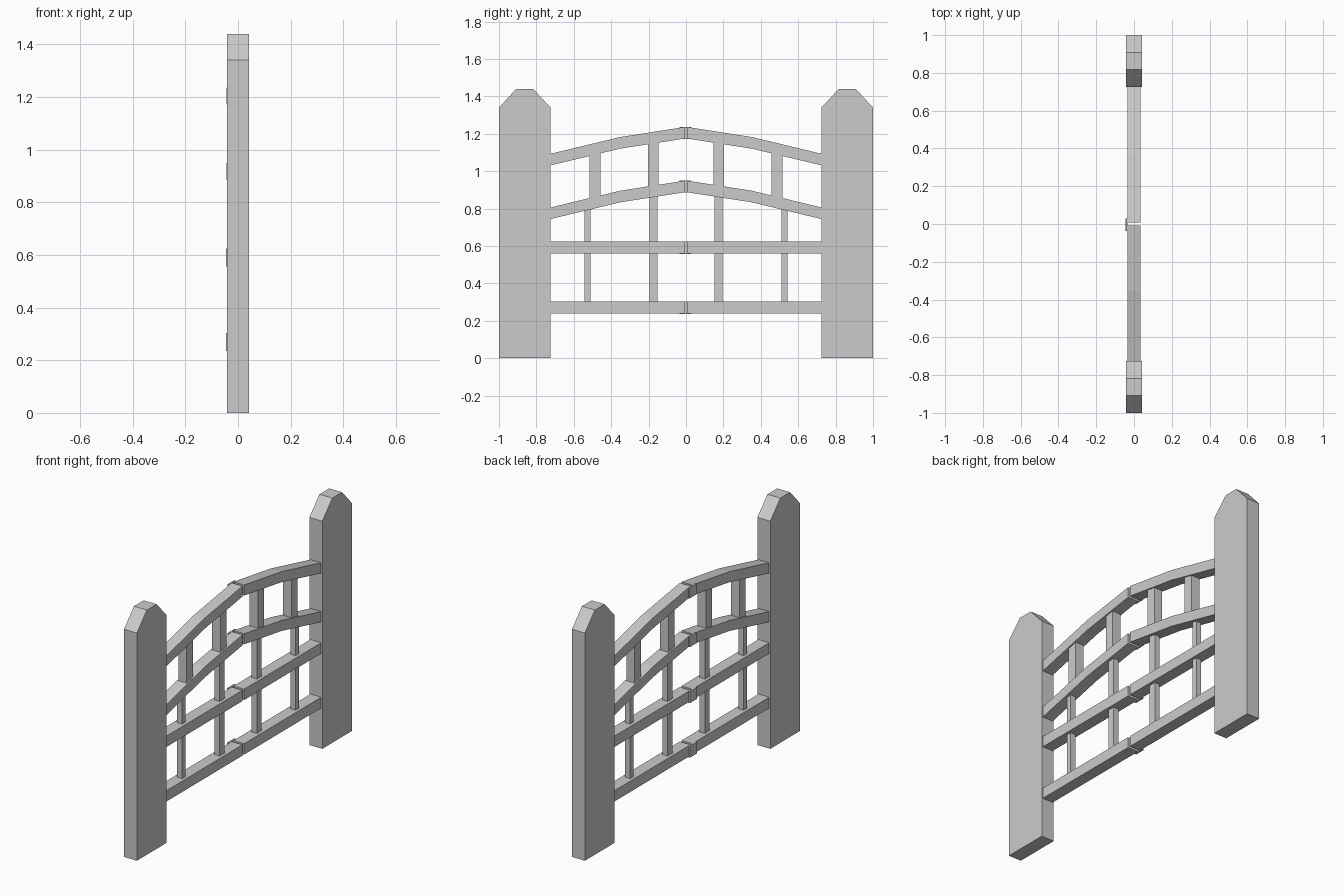
import bpy

if "Cube" in bpy.data.objects:
    bpy.data.objects.remove(bpy.data.objects["Cube"])


def extrude_profile(name, pts, x0, x1):
    """Solid made from a (y, z) outline extruded between two x values."""
    n = len(pts)
    verts = [(x, y, z) for x in (x0, x1) for y, z in pts]
    faces = [tuple(range(n))[::-1], tuple(range(n, 2 * n))]
    faces += [(i, (i + 1) % n, n + (i + 1) % n, n + i) for i in range(n)]
    if sum(a[0] * b[1] - b[0] * a[1] for a, b in zip(pts, pts[1:] + pts[:1])) < 0:
        faces = [f[::-1] for f in faces]
    mesh = bpy.data.meshes.new(name)
    mesh.from_pydata(verts, [], faces)
    obj = bpy.data.objects.new(name, mesh)
    bpy.context.collection.objects.link(obj)
    return obj


def mirrored(name, pts, half):
    """Centred part on both sides of the gate."""
    for side, s in (("left", -1), ("right", 1)):
        extrude_profile(f"{name}_{side}", [(s * y, z) for y, z in pts], -half, half)


def rect(y0, y1, z0, z1):
    return [(y0, z0), (y1, z0), (y1, z1), (y0, z1)]


GAP, POST_IN, RAIL_HALF, RAIL_H = 0.008, 0.724, 0.035, 0.064

# Posts with chamfered tops
mirrored("post", [(POST_IN, 0), (1, 0), (1, 1.34), (0.908, 1.44),
                  (0.817, 1.44), (POST_IN, 1.34)], 0.042)

# Straight rails
for name, z in (("bottom_rail", 0.238), ("middle_rail", 0.559)):
    mirrored(name, rect(GAP, POST_IN, z, z + RAIL_H), RAIL_HALF)

# Arched rails
ARCH = [(GAP, 0), (0.354, -0.054), (POST_IN, -0.143)]
for name, peak in (("lower_arch_rail", 0.949), ("top_arch_rail", 1.236)):
    top = [(y, peak + d) for y, d in ARCH]
    low = [(y, z - RAIL_H + 0.002) for y, z in top]
    mirrored(name, low + top[::-1], RAIL_HALF)


def arch_z(y):
    """Drop of the arch below its peak at y."""
    (a, da), (b, db) = ARCH[:2] if y < ARCH[1][0] else ARCH[1:]
    return da + (db - da) * (y - a) / (b - a)


def arch_slat(name, y0, y1, z0, z1, half):
    """Slat with ends buried in the rails; z values are relative to the arch if slanted."""
    mirrored(name, [(y0, z0(y0)), (y1, z0(y1)), (y1, z1(y1)), (y0, z1(y0))], half)


# Wide slats between the arches
for name, y0, y1 in (("inner_wide_slat", 0.147, 0.203), ("outer_wide_slat", 0.457, 0.516)):
    arch_slat(name, y0, y1, lambda y: 0.946 + arch_z(y), lambda y: 1.177 + arch_z(y), 0.027)

# Thin slats below the lower arch
for name, y0, y1 in (("inner_thin_slat", 0.152, 0.195), ("outer_thin_slat", 0.511, 0.543)):
    arch_slat(name + "_upper", y0, y1, lambda y: 0.62, lambda y: 0.89 + arch_z(y), 0.017)
    mirrored(name + "_lower", rect(y0, y1, 0.299, 0.562), 0.017)

# Stop plates covering the centre gap
for name, z0, z1, x in (("bottom_stop_plate", 0.236, 0.304, -0.045),
                        ("middle_stop_plate", 0.557, 0.625, -0.045),
                        ("lower_arch_stop_plate", 0.885, 0.949, -0.043),
                        ("top_arch_stop_plate", 1.172, 1.236, -0.043)):
    extrude_profile(name, rect(-0.036, 0.028, z0, z1), x, -RAIL_HALF)
